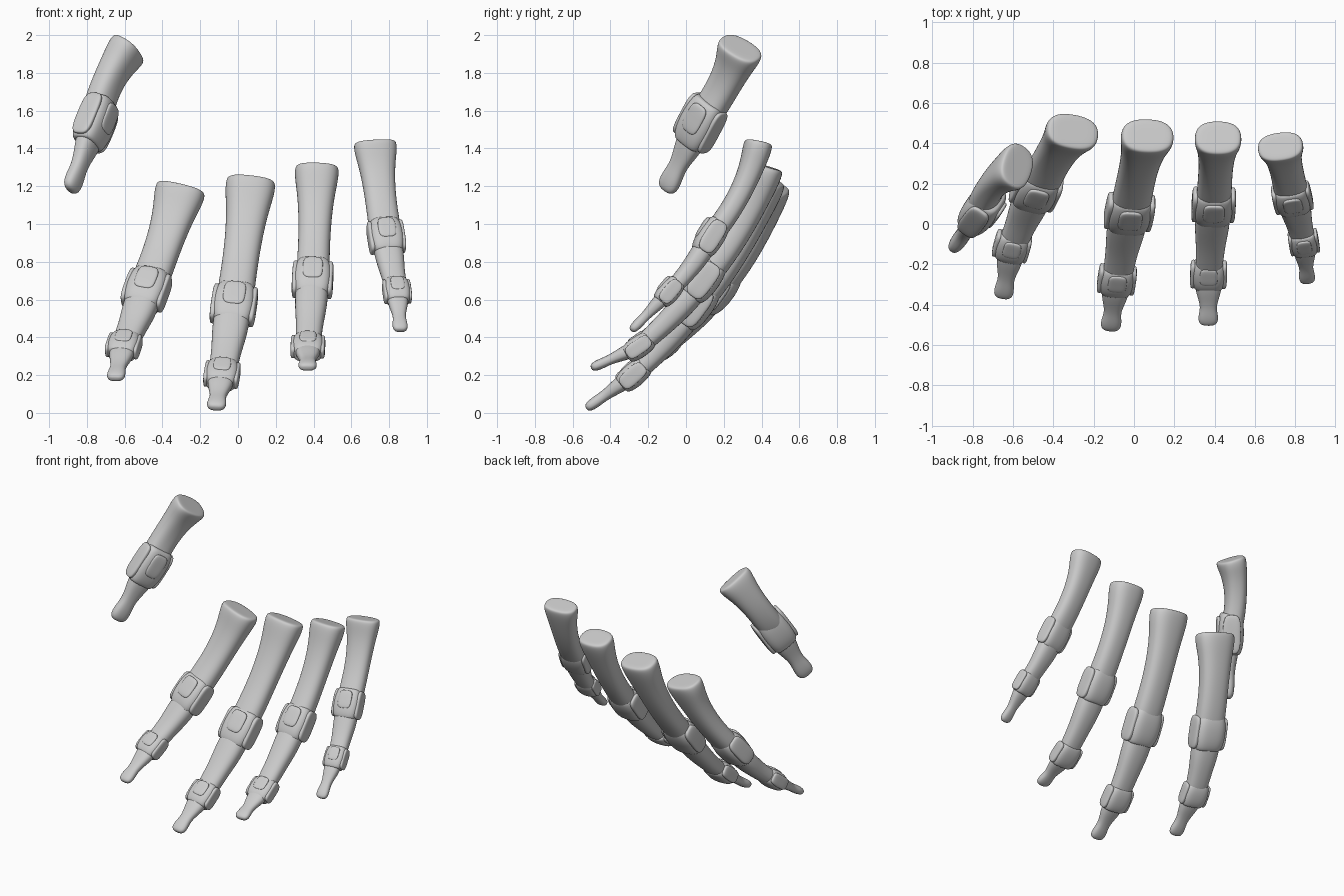
import bpy, bmesh, math
from mathutils import Vector, Matrix

if "Cube" in bpy.data.objects:
    bpy.data.objects.remove(bpy.data.objects["Cube"])


def frame(t, lateral):
    # side, front and along axes of a finger section
    t = t.normalized()
    s = (lateral - t * lateral.dot(t)).normalized()
    return s, t.cross(s), t


def finish(bm, name, subsurf):
    bmesh.ops.recalc_face_normals(bm, faces=bm.faces)
    me = bpy.data.meshes.new(name)
    bm.to_mesh(me)
    bm.free()
    ob = bpy.data.objects.new(name, me)
    bpy.context.collection.objects.link(ob)
    for p in me.polygons:
        p.use_smooth = True
    if subsurf:
        m = ob.modifiers.new("smooth", 'SUBSURF')
        m.levels = m.render_levels = subsurf
    return ob


def loft(name, a, b, lateral, keys, w, d, bow=0.0, power=2.5, n=16):
    # superellipse rings (u, width, depth) along a slightly bowed path
    s, f, t = frame(b - a, lateral)
    c = (a + b) / 2 - f * bow * 2
    bm = bmesh.new()
    rings = []
    for u, kw, kd in keys:
        p = a * (1 - u) ** 2 + c * 2 * u * (1 - u) + b * u * u
        side, front, _ = frame((c - a) * (1 - u) + (b - c) * u, lateral)
        ring = []
        for i in range(n):
            q = 2 * math.pi * (i + 0.5) / n
            cx, cy = math.cos(q), math.sin(q)
            x = math.copysign(abs(cx) ** (2 / power), cx) * w * kw
            y = math.copysign(abs(cy) ** (2 / power), cy) * d * kd
            ring.append(bm.verts.new(p + side * x + front * y))
        rings.append(ring)
    for r0, r1 in zip(rings, rings[1:]):
        for i in range(n):
            j = (i + 1) % n
            bm.faces.new((r0[i], r0[j], r1[j], r1[i]))
    bm.faces.new(rings[0])
    bm.faces.new(rings[-1])
    return finish(bm, name, 2)


def plate(name, p, axes, size, power=3.6):
    # pillow-shaped ligament plate: a divided cube pulled onto a superellipsoid
    bm = bmesh.new()
    bmesh.ops.create_cube(bm, size=2)
    bmesh.ops.subdivide_edges(bm, edges=bm.edges[:], cuts=9, use_grid_fill=True)
    for v in bm.verts:
        v.co /= sum(abs(k) ** power for k in v.co) ** (1 / power)
    bmesh.ops.scale(bm, vec=size, verts=bm.verts)
    m = Matrix((axes[0], axes[1], axes[2])).transposed().to_4x4()
    m.translation = p
    bm.transform(m)
    return finish(bm, name, 0)


SLEEVE = [(0, .62, .6), (0.02, .8, .78), (.14, .9, .9), (.35, .98, 1),
          (.65, .98, 1), (.86, .9, .9), (.98, .8, .76), (1, .64, .6)]
BASE = [(0, .5, .45), (.0, .9, .87), (.015, 1.02, 1.02), (.1, 1, 1), (.24, .85, .88),
        (.45, .75, .8), (.7, .73, .78), (.95, .77, .8), (1, .6, .6)]
MIDDLE = [(0, .6, .6), (.05, .84, .8), (.35, .84, .78), (.6, .7, .68),
          (.85, .66, .62), (1, .62, .56)]
TIP = [(0, .6, .6), (.05, .8, .7), (.3, .76, .66), (.5, .58, .5), (.66, .46, .43),
       (.8, .54, .46), (.92, .58, .44), (1, .48, .34), (1.03, .22, .15)]


def joint(name, p, t, lateral, w, d, h):
    # capsule sleeve with one front plate and two side plates
    s, f, t = frame(t, lateral)
    loft(name + "_sleeve", p - t * h, p + t * h, lateral, SLEEVE, w, d, power=3.2)
    plate(name + "_front_plate", p + f * d * .9 - t * h * .22, (s, t, f),
          (w * .5, h * .6, d * .15))
    for k, sgn in (("left", -1), ("right", 1)):
        plate(name + "_side_plate_" + k, p + s * sgn * w * .88, (s, t, f),
              (w * .16, h * .92, d * .66))


def finger(name, lateral, points, base, joints):
    lateral = Vector(lateral)
    P = [Vector(p) for p in points]
    loft(name + "_base_bone", P[0], P[1], lateral, BASE, *base, bow=.037)
    for i, (w, d, h) in enumerate(joints):
        k = i + 1
        t = (P[k] - P[k - 1]).normalized() + (P[k + 1] - P[k]).normalized()
        joint(f"{name}_joint_{k}", P[k], t, lateral, w, d, h)
        last = k == len(joints)
        loft(name + ("_tip_bone" if last else "_middle_bone"), P[k], P[k + 1], lateral,
             TIP if last else MIDDLE, w, d, bow=.0 if last else .015)


# fingers: base, joints and tip points; base (width, depth); joint (width, depth, half length)
finger("thumb", (.55, .8, 0),
       [(-.575, .29, 1.935), (-.755, .075, 1.535), (-.885, -.105, 1.185)],
       (.122, .092), [(.108, .088, .138)])
finger("index", (1, -.12, 0),
       [(-.30, .46, 1.195), (-.485, .17, .65), (-.605, -.11, .355), (-.65, -.36, .183)],
       (.134, .092), [(.112, .088, .118), (.087, .063, .08)])
finger("middle", (1, 0, 0),
       [(.07, .44, 1.235), (-.022, .06, .57), (-.085, -.275, .203), (-.117, -.52, .028)],
       (.132, .092), [(.116, .086, .122), (.091, .066, .085)])
finger("ring", (1, 0, 0),
       [(.418, .43, 1.305), (.395, .095, .705), (.37, -.25, .35), (.368, -.495, .24)],
       (.117, .09), [(.105, .085, .113), (.088, .06, .08)])
finger("little", (1, .12, 0),
       [(.725, .385, 1.435), (.785, .13, .93), (.842, -.09, .642), (.86, -.285, .44)],
       (.114, .075), [(.094, .072, .1), (.072, .058, .075)])
